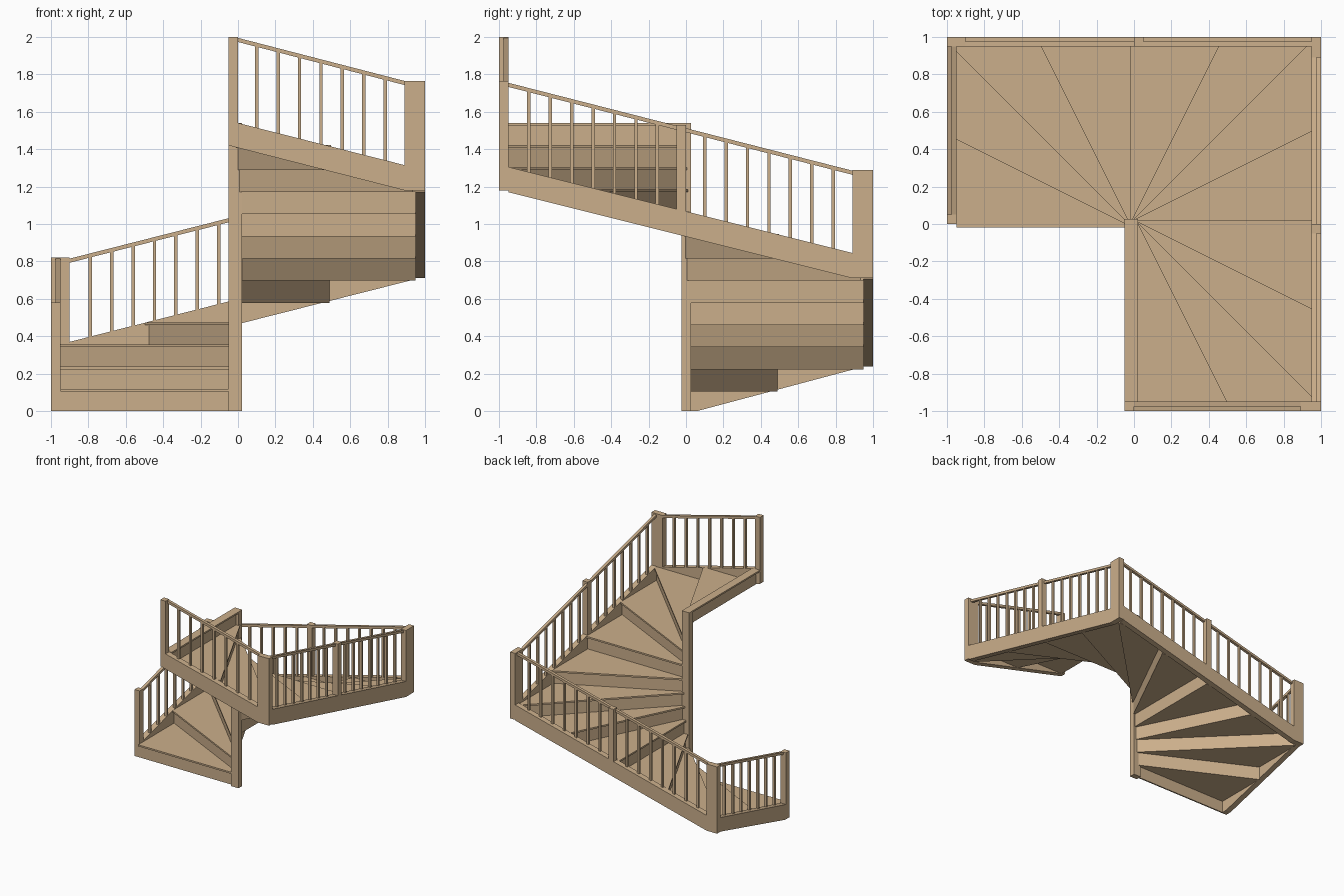
import bpy, bmesh
from mathutils import Vector

if "Cube" in bpy.data.objects:
    bpy.data.objects.remove(bpy.data.objects["Cube"])

wood = bpy.data.materials.new("light_wood")
wood.diffuse_color = (0.60, 0.43, 0.26, 1)
wood.use_nodes = True
wood.node_tree.nodes["Principled BSDF"].inputs["Base Color"].default_value = wood.diffuse_color


def prism(name, points, push):
    """Extrude a flat polygon by a vector."""
    bm = bmesh.new()
    face = bm.faces.new([bm.verts.new(p) for p in points])
    ext = bmesh.ops.extrude_face_region(bm, geom=[face])
    bmesh.ops.translate(bm, vec=Vector(push),
                        verts=[g for g in ext["geom"] if isinstance(g, bmesh.types.BMVert)])
    bmesh.ops.recalc_face_normals(bm, faces=bm.faces)
    me = bpy.data.meshes.new(name)
    bm.to_mesh(me)
    bm.free()
    me.materials.append(wood)
    ob = bpy.data.objects.new(name, me)
    bpy.context.collection.objects.link(ob)
    return ob


def box(name, x0, x1, y0, y1, z0, z1):
    return prism(name, [(x0, y0, z0), (x1, y0, z0), (x1, y1, z0), (x0, y1, z0)],
                 (0, 0, z1 - z0))


RISE = 1.54 / 13      # height of one step
THICK = 0.014         # tread thickness
IN = 0.95             # inner face of the stringers

# ---- winder steps: lines fan out from the newel to the square outline ----
ideal = [(-1, 0), (-1, .5), (-1, 1), (-.5, 1), (0, 1), (.5, 1), (1, 1),
         (1, .5), (1, 0), (1, -.5), (1, -1), (.5, -1), (0, -1)]


def line(k, off):
    """Inner and outer end of step line k, shifted downstairs by off."""
    d = Vector(ideal[k]).normalized()
    o = Vector((-d.y, d.x)) * off
    t = min(((IN if d[i] > 0 else -IN) - o[i]) / d[i] for i in (0, 1) if abs(d[i]) > 1e-6)
    return o, o + d * t


def side(p):
    return 0 if abs(abs(p.x) - IN) < 1e-4 else 1


for k in range(12):
    a, b = line(k, 0.02)
    c, d = line(k + 1, 0.0)
    pts = [a, b]
    on_corner = abs(abs(d.x) - IN) < 1e-4 and abs(abs(d.y) - IN) < 1e-4
    if side(b) != side(d) and not on_corner:
        pts.append(Vector((b.x if side(b) == 0 else d.x, b.y if side(b) == 1 else d.y)))
    pts += [d, c]
    top = RISE * (k + 1)
    prism(f"tread_{k + 1}", [(p.x, p.y, top - THICK) for p in pts], (0, 0, THICK))

for k in range(13):
    a, b = line(k, 0.0)
    c, d = line(k, -0.012)
    z0 = max(0, RISE * k - THICK)
    prism(f"riser_{k + 1}", [(p.x, p.y, z0) for p in (a, b, d, c)],
          (0, 0, RISE * (k + 1) - THICK - z0))

# Top nosing strip and centre newel
box("top_nosing", -.05, .022, -IN, 0, 1.54 - THICK, 1.54)
box("centre_newel", -.05, .022, -.025, .027, 0, 1.54)

# ---- posts ----
box("start_post", -1, -IN, 0, .05, 0, .58)
box("back_left_post", -1, -.9, IN, 1, .237, .82)
box("back_middle_post", 0, .05, IN, 1, .5, 1.055)
box("back_right_post", IN, 1, .89, 1, .71, 1.29)
box("right_middle_post", IN, 1, -.05, 0, .98, 1.53)
box("front_right_post", .89, 1, -1, -IN, 1.18, 1.765)
box("end_post", -.05, 0, -1, -IN, 1.42, 2.0)

# ---- four walls: stringer, handrail and balusters ----
# name, axis, sign of the wall, stringer outline, stringer top line, rail top line,
# first baluster of each run
walls = [
    ("left", 1, -1, [(0, 0), (.06, 0), (IN, .237), (IN, .36), (.05, .13), (0, .13)],
     (.05, .13, IN, .36), (.05, .58, IN, .815), [.157]),
    ("back", 0, 1, [(-.9, .237), (IN, .705), (IN, .84), (-.9, .37)],
     (-.9, .37, IN, .84), (-.9, .815, IN, 1.285), [-.79, .157]),
    ("right", 1, 1, [(.89, .71), (-IN, 1.17), (-IN, 1.305), (.89, .845)],
     (.89, .845, -IN, 1.305), (.89, 1.285, -IN, 1.755), [-.84, .1]),
    ("front", 0, -1, [(.89, 1.18), (-.05, 1.42), (-.05, 1.55), (0, 1.54), (.89, 1.315)],
     (.89, 1.315, 0, 1.54), (.89, 1.765, 0, 1.995), [.1]),
]


def height(l, a):
    return l[1] + (l[3] - l[1]) * (a - l[0]) / (l[2] - l[0])


for name, axis, sign, outline, low, rail, starts in walls:
    def at(a, depth, z):
        return (a, sign * depth, z) if axis == 0 else (sign * depth, a, z)

    def across(w):
        return (0, sign * w, 0) if axis == 0 else (sign * w, 0, 0)

    prism(f"{name}_stringer", [at(a, IN, z) for a, z in outline], across(.05))
    a0, z0, a1, z1 = rail
    prism(f"{name}_handrail",
          [at(a0, IN, z0), at(a1, IN, z1), at(a1, IN, z1 - .022), at(a0, IN, z0 - .022)],
          across(.025))
    for s in starts:
        for i in range(7):
            a = s + .1145 * i
            l, r = a - .009, a + .009
            prism(f"{name}_baluster",
                  [at(l, IN + .002, height(low, l) - .005), at(r, IN + .002, height(low, r) - .005),
                   at(r, IN + .002, height(rail, r) - .015), at(l, IN + .002, height(rail, l) - .015)],
                  across(.02))
